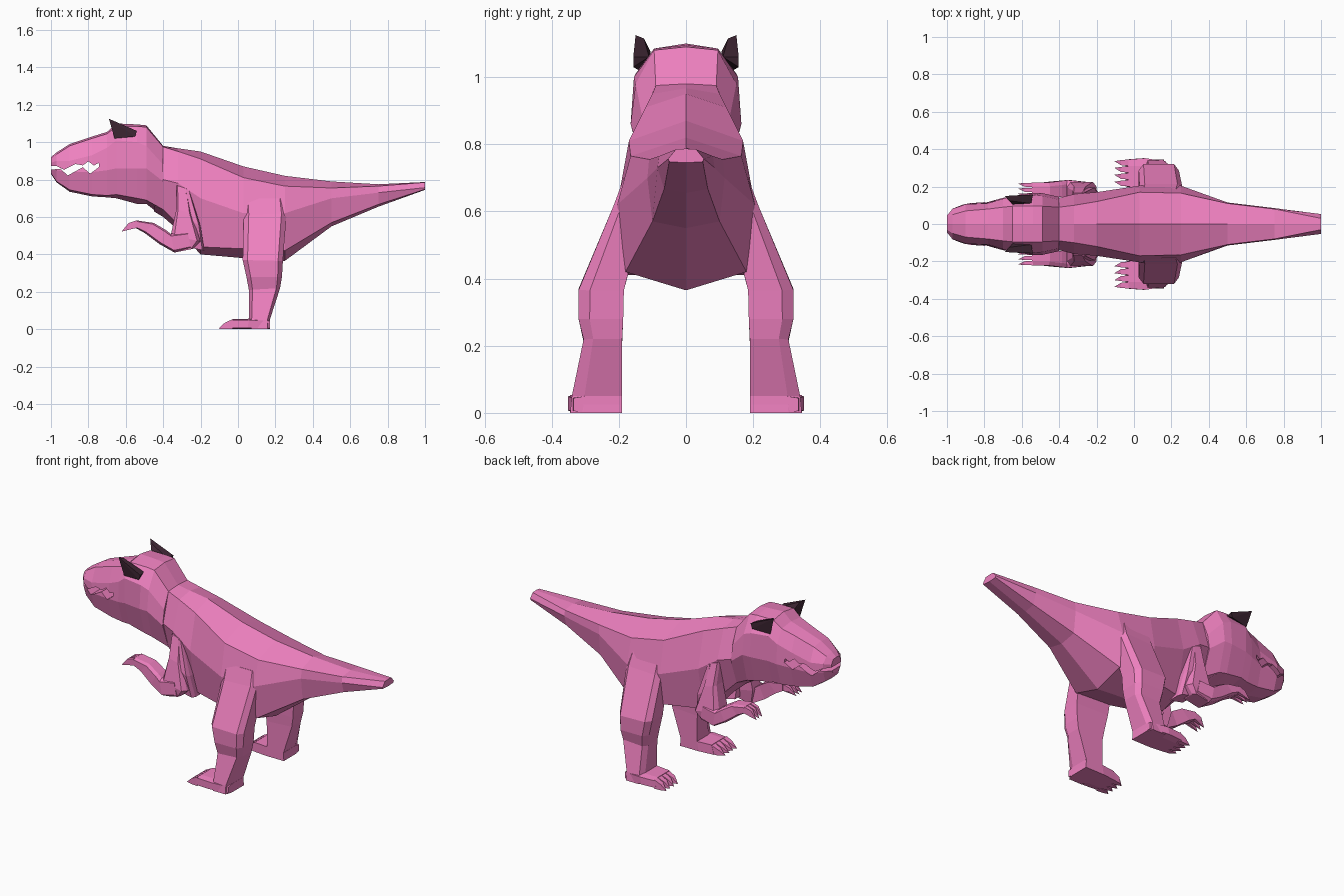
import bpy, bmesh
from mathutils import Vector


def material(name, color):
    m = bpy.data.materials.new(name)
    m.diffuse_color = (*color, 1)
    return m


PINK = material("pink_skin", (0.87, 0.22, 0.53))
DARK = material("dark_horn", (0.05, 0.02, 0.035))


def finish(name, bm, mat, mirror=False):
    bmesh.ops.recalc_face_normals(bm, faces=bm.faces)
    me = bpy.data.meshes.new(name)
    bm.to_mesh(me)
    bm.free()
    me.materials.append(mat)
    ob = bpy.data.objects.new(name, me)
    bpy.context.collection.objects.link(ob)
    if mirror:
        mod = ob.modifiers.new("mirror", 'MIRROR')
        mod.use_axis = (False, True, False)
        mod.use_mirror_merge = False
    return ob


def loft(bm, rings):
    rows = [[bm.verts.new(p) for p in r] for r in rings]
    n = len(rows[0])
    for a, b in zip(rows, rows[1:]):
        for i in range(n):
            j = (i + 1) % n
            bm.faces.new((a[i], a[j], b[j], b[i]))
    bm.faces.new(rows[0])
    bm.faces.new(rows[-1])


def trunk(name, rows):
    # row: x, top z, (half width, z) pairs, bottom z
    rings = []
    for x, top, *mid, bot in rows:
        side = list(zip(mid[::2], mid[1::2]))
        rings.append([(x, 0, top)] + [(x, w, z) for w, z in side] + [(x, 0, bot)]
                     + [(x, -w, z) for w, z in reversed(side)])
    bm = bmesh.new()
    loft(bm, rings)
    return finish(name, bm, PINK)


def limb(name, rows):
    # row: front edge x z, back edge x z, inner y, outer y; outer corners chamfered
    rings = []
    for ax, az, bx, bz, y0, y1 in rows:
        a, b = Vector((ax, 0, az)), Vector((bx, 0, bz))
        c = y1 - (y1 - y0) * 0.25
        prof = [(0, y0), (1, y0), (1, c), (0.88, y1), (0.12, y1), (0, c)]
        rings.append([a.lerp(b, t) + Vector((0, y, 0)) for t, y in prof])
    bm = bmesh.new()
    loft(bm, rings)
    return finish(name, bm, PINK, True)


def hull(bm, pts):
    vs = [bm.verts.new(p) for p in pts]
    bmesh.ops.convex_hull(bm, input=vs)


def claws(name, ys, half, base, mid, tip):
    # each digit: base and mid given as (x, low z, high z), tip as (x, z)
    bm = bmesh.new()
    for y in ys:
        hull(bm, [(x, y + s * h, z) for x, lo, hi, h in ((*base, half), (*mid, half * 0.8))
                  for s in (-1, 1) for z in (lo, hi)] + [(tip[0], y + 0.008, tip[1])])
    return finish(name, bm, PINK, True)


# Body and tail
trunk("body_and_tail", [
    (-0.45, .95, .07, .94, .12, .80, .08, .66, .63),
    (-0.40, .98, .09, .975, .14, .80, .09, .64, .60),
    (-0.32, .967, .10, .95, .16, .78, .10, .56, .53),
    (-0.20, .95, .12, .91, .17, .70, .12, .44, .40),
    (0.03, .87, .17, .81, .205, .62, .18, .43, .38),
    (0.25, .82, .165, .765, .205, .62, .18, .42, .365),
    (0.50, .79, .11, .755, .115, .70, .10, .57, .55),
    (0.75, .775, .08, .765, .085, .73, .065, .667, .655),
    (1.00, .787, .03, .785, .053, .757, .05, .748, .745)])

# Head
head = trunk("head", [
    (-1.00, .92, .03, .915, .045, .89, .045, .86, .03, .835, .83),
    (-0.97, .945, .05, .935, .082, .90, .082, .85, .06, .79, .785),
    (-0.90, .99, .07, .98, .105, .90, .11, .84, .08, .745, .735),
    (-0.78, 1.03, .08, 1.02, .11, .93, .118, .84, .09, .72, .71),
    (-0.70, 1.055, .09, 1.045, .135, .97, .14, .85, .10, .715, .705),
    (-0.65, 1.10, .095, 1.085, .15, 1.01, .15, .86, .11, .72, .70),
    (-0.54, 1.095, .095, 1.085, .155, 1.0, .165, .86, .12, .70, .67),
    (-0.49, 1.09, .095, 1.08, .15, .98, .165, .86, .12, .69, .67),
    (-0.40, .98, .09, .975, .13, .88, .145, .79, .09, .64, .60)])

# Zigzag mouth opening cut through the head
mouth = [(-1.05, .875), (-.97, .873), (-.93, .852), (-.87, .883), (-.83, .865), (-.80, .897),
         (-.77, .875), (-.745, .89), (-.742, .868), (-.79, .832), (-.83, .866), (-.91, .822),
         (-.95, .858), (-1.05, .848)]
mouth[4] = (-.83, .876)
bm = bmesh.new()
loft(bm, [[(x, y, z) for x, z in mouth] for y in (-0.3, 0.3)])
cutter = finish("mouth_cutter", bm, PINK)
cutter.hide_render = True
mod = head.modifiers.new("mouth", 'BOOLEAN')
mod.operation, mod.solver, mod.object = 'DIFFERENCE', 'EXACT', cutter
head.data = bpy.data.meshes.new_from_object(
    head.evaluated_get(bpy.context.evaluated_depsgraph_get()))
head.modifiers.clear()
bpy.data.objects.remove(cutter)

# Brow horns
bm = bmesh.new()
hull(bm, [(-.69, .15, 1.125), (-.67, .125, 1.115), (-.54, .157, 1.06), (-.55, .157, 1.03),
          (-.66, .14, 1.02), (-.55, .11, 1.06), (-.65, .105, 1.075)])
finish("brow_horns", bm, DARK, True)

# Hind legs, feet and toes
limb("hind_legs", [
    (.03, .70, .25, .70, .10, .185),
    (.03, .61, .26, .62, .12, .215),
    (.025, .37, .24, .365, .185, .32),
    (.045, .28, .235, .28, .187, .32),
    (.058, .21, .225, .22, .19, .305),
    (.06, .05, .17, .05, .19, .34),
    (.06, 0, .172, 0, .19, .345)])
limb("feet", [
    (.171, 0, .171, .05, .195, .335),
    (.05, 0, .06, .056, .19, .352),
    (-.045, 0, -.03, .055, .20, .345)])
claws("toes", [.218, .255, .292, .328], .017, (-.03, 0, .053), (-.07, 0, .035), (-.105, .003))

# Arms, hands and fingers
limb("upper_arms", [
    (-.33, .77, -.27, .75, .10, .165),
    (-.33, .64, -.25, .62, .12, .20),
    (-.36, .50, -.20, .47, .12, .225),
    (-.34, .41, -.24, .43, .13, .215)])
limb("shoulder_muscles", [
    (-.28, .75, -.26, .74, .12, .17),
    (-.28, .60, -.20, .55, .10, .195),
    (-.27, .44, -.18, .42, .08, .17)])
limb("forearms", [
    (-.25, .43, -.27, .52, .13, .225),
    (-.34, .41, -.36, .51, .14, .235),
    (-.42, .455, -.385, .53, .145, .23),
    (-.50, .515, -.45, .568, .14, .222),
    (-.545, .54, -.545, .582, .14, .222)])
claws("fingers", [.154, .182, .209], .012, (-.54, .542, .582), (-.585, .548, .568), (-.622, .522))
